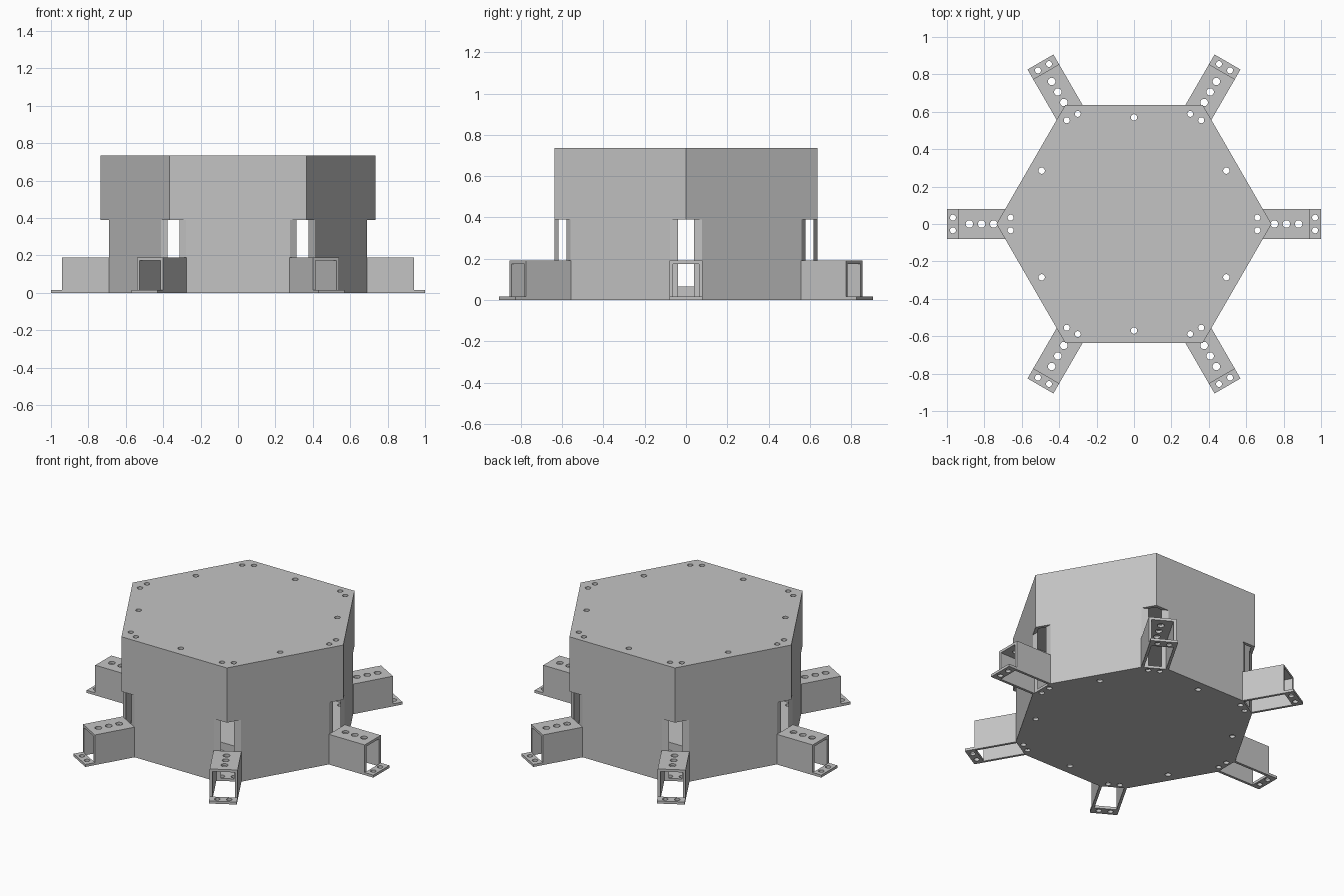
import bpy, bmesh, math
from mathutils import Matrix, Vector

if "Cube" in bpy.data.objects:
    bpy.data.objects.remove(bpy.data.objects["Cube"])

R = 0.735            # corner radius of the hexagon
H = 0.735            # body height
WALL = 0.02
CUT_R = 0.69         # radius where the corner slots start
ARM_END, ARM_W, ARM_H = 0.94, 0.08, 0.19
T = 0.016            # sheet thickness of arms and plates

grey = bpy.data.materials.new("plain grey")
grey.diffuse_color = (0.55, 0.55, 0.55, 1)
grey.use_nodes = True
grey.node_tree.nodes["Principled BSDF"].inputs["Base Color"].default_value = grey.diffuse_color


def make(name, bm):
    bmesh.ops.recalc_face_normals(bm, faces=bm.faces)
    me = bpy.data.meshes.new(name)
    bm.to_mesh(me)
    bm.free()
    me.materials.append(grey)
    ob = bpy.data.objects.new(name, me)
    bpy.context.scene.collection.objects.link(ob)
    return ob


def add_prism(bm, pts, direction):
    """Extrude a closed profile along a direction."""
    face = bm.faces.new([bm.verts.new(p) for p in pts])
    res = bmesh.ops.extrude_face_region(bm, geom=[face])
    vs = [g for g in res["geom"] if isinstance(g, bmesh.types.BMVert)]
    bmesh.ops.translate(bm, verts=vs, vec=Vector(direction))


def add_box(bm, x0, x1, y0, y1, z0, z1, rot=0):
    m = Matrix.Rotation(rot, 4, 'Z')
    pts = [m @ Vector(p) for p in ((x0, y0, z0), (x1, y0, z0), (x1, y1, z0), (x0, y1, z0))]
    add_prism(bm, pts, (0, 0, z1 - z0))


def add_pin(bm, x, y, r, z0, z1, rot=0):
    m = Matrix.Rotation(rot, 4, 'Z') @ Matrix.Translation((x, y, (z0 + z1) / 2))
    bmesh.ops.create_cone(bm, cap_ends=True, segments=24, radius1=r, radius2=r,
                          depth=z1 - z0, matrix=m)


def add_hex(bm, radius, z0, z1):
    pts = [(radius * math.cos(i * math.pi / 3), radius * math.sin(i * math.pi / 3), z0)
           for i in range(6)]
    add_prism(bm, pts, (0, 0, z1 - z0))


def cut(ob, bm):
    """Subtract a temporary cutter and remove it."""
    cutter = make("cutter", bm)
    cutter.hide_render = True
    mod = ob.modifiers.new("cut", 'BOOLEAN')
    mod.operation = 'DIFFERENCE'
    mod.solver = 'EXACT'
    mod.object = cutter
    bpy.context.view_layer.objects.active = ob
    bpy.ops.object.modifier_apply(modifier=mod.name)
    bpy.data.objects.remove(cutter)


# Hollow hexagonal body
bm = bmesh.new()
add_hex(bm, R, 0, H)
body = make("hexagonal_body", bm)
bm = bmesh.new()
add_hex(bm, R - WALL / math.cos(math.pi / 6), T, H - T)
cut(body, bm)

# Corner slots
bm = bmesh.new()
for k in range(6):
    add_box(bm, CUT_R, 0.9, -ARM_W, ARM_W, -0.1, 0.39, k * math.pi / 3)
cut(body, bm)

# Screw holes through top and bottom plates
bm = bmesh.new()
for k in range(6):
    a = k * math.pi / 3
    for y in (-0.034, 0.034):
        add_pin(bm, 0.66, y, 0.016, -0.1, 1, a)
    add_pin(bm, 0.57, 0, 0.017, -0.1, 1, a + math.pi / 6)
cut(body, bm)

# Low block on the floor inside
bm = bmesh.new()
add_box(bm, -0.3, 0.3, -0.3, 0.3, T, 0.065)
make("inner_block", bm)

# Arm: upside-down channel with three holes in its top
w, i = ARM_W, ARM_W - T
bm = bmesh.new()
profile = [(-w, 0), (-w, ARM_H), (w, ARM_H), (w, 0), (i, 0), (i, ARM_H - T), (-i, ARM_H - T), (-i, 0)]
add_prism(bm, [(CUT_R, y, z) for y, z in profile], (ARM_END - CUT_R, 0, 0))
arm = make("arm_1", bm)
bm = bmesh.new()
for x in (0.75, 0.815, 0.88):
    add_pin(bm, x, 0, 0.02, 0.1, 0.3)
cut(arm, bm)

# End tab with two holes
bm = bmesh.new()
add_box(bm, ARM_END, 1.0, -w, w, 0, T)
tab = make("arm_tab_1", bm)
bm = bmesh.new()
for y in (-0.034, 0.034):
    add_pin(bm, 0.968, y, 0.016, -0.1, 0.1)
cut(tab, bm)

# Repeat arms and tabs around the body
for k in range(1, 6):
    for src, name in ((arm, "arm"), (tab, "arm_tab")):
        ob = bpy.data.objects.new(f"{name}_{k + 1}", src.data)
        ob.rotation_euler.z = k * math.pi / 3
        bpy.context.scene.collection.objects.link(ob)
